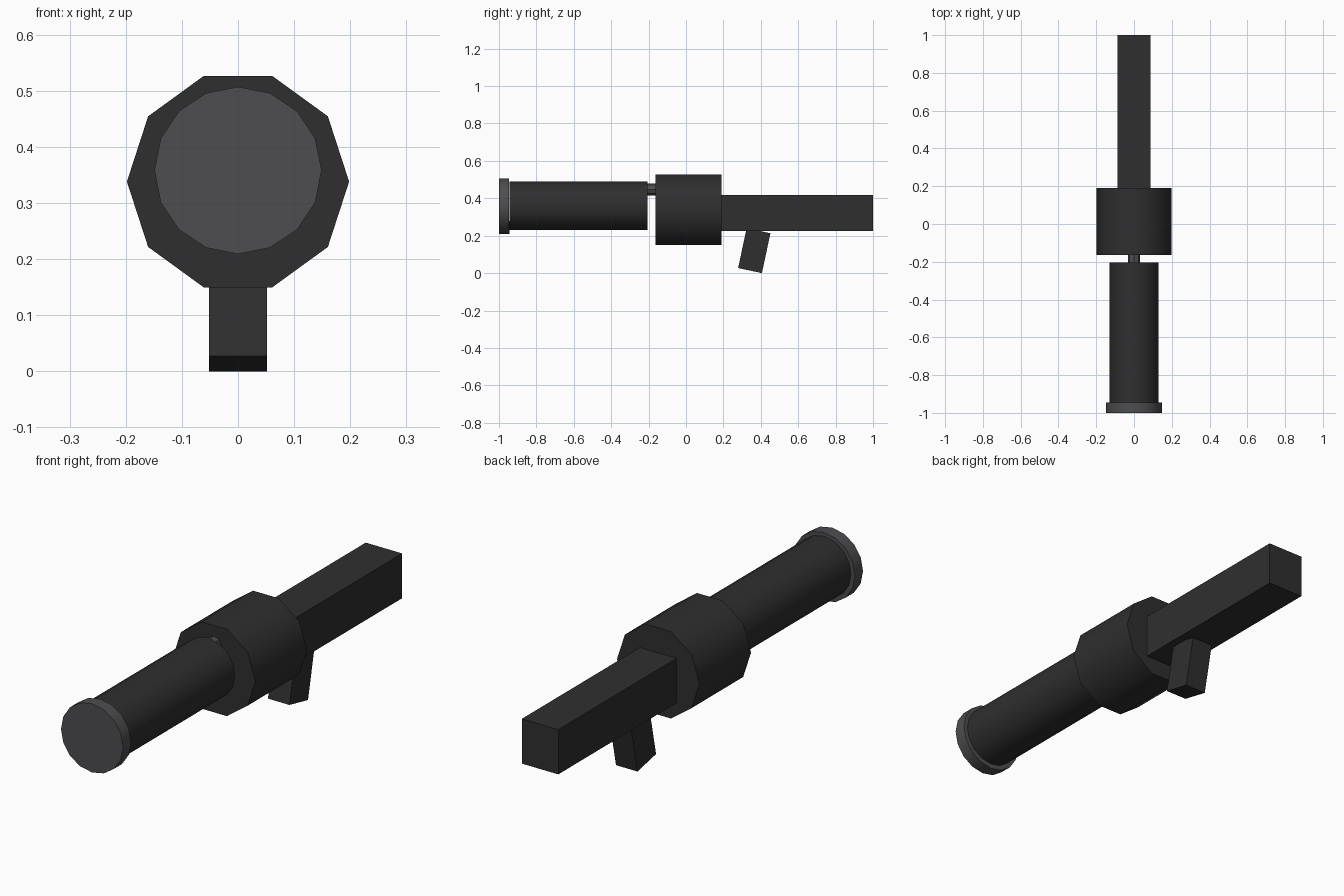
import bpy
from math import radians

if "Cube" in bpy.data.objects:
    bpy.data.objects.remove(bpy.data.objects["Cube"])


def material(name, rgb):
    m = bpy.data.materials.new(name)
    m.diffuse_color = (*rgb, 1)
    m.use_nodes = True
    m.node_tree.nodes["Principled BSDF"].inputs["Base Color"].default_value = m.diffuse_color
    return m


DARK = material("dark_metal", (0.028, 0.028, 0.028))
GREY = material("grey_metal", (0.075, 0.075, 0.08))


def tube(name, sides, radius, y0, y1, z, mat, spin=0.0):
    """Cylinder lying along y, smooth sides and sharp end rims."""
    bpy.ops.mesh.primitive_cylinder_add(
        vertices=sides, radius=radius, depth=y1 - y0,
        location=(0, (y0 + y1) / 2, z), rotation=(radians(90), 0, 0))
    ob = bpy.context.object
    ob.name = name
    ob.data.materials.append(mat)
    # spin about the cylinder's own axis
    ob.rotation_euler = (radians(90), radians(spin), 0)
    bpy.ops.object.transform_apply(location=False)
    bpy.ops.object.shade_smooth_by_angle(angle=radians(40))
    return ob


def box(name, size, loc, mat, tilt=0.0):
    bpy.ops.mesh.primitive_cube_add(size=1, location=loc,
                                    rotation=(radians(tilt), 0, 0))
    ob = bpy.context.object
    ob.name = name
    ob.scale = size
    ob.data.materials.append(mat)
    bpy.ops.object.transform_apply(location=False)
    return ob


# Front barrel with its end cap
tube("end_cap", 16, 0.149, -1.0, -0.945, 0.358, GREY)
tube("barrel", 16, 0.13, -0.945, -0.205, 0.36, DARK)

# Thin rod bridging the gap between barrel and drum
tube("connecting_rod", 8, 0.032, -0.215, -0.15, 0.448, GREY)

# Ten-sided drum, corners pointing left and right
tube("drum", 10, 0.198, -0.163, 0.19, 0.338, DARK, spin=18)

# Square rear stock and tilted grip
box("stock", (0.175, 0.82, 0.194), (0, 0.59, 0.321), DARK)
box("grip", (0.103, 0.13, 0.218), (0, 0.365, 0.12), DARK, tilt=-12)
